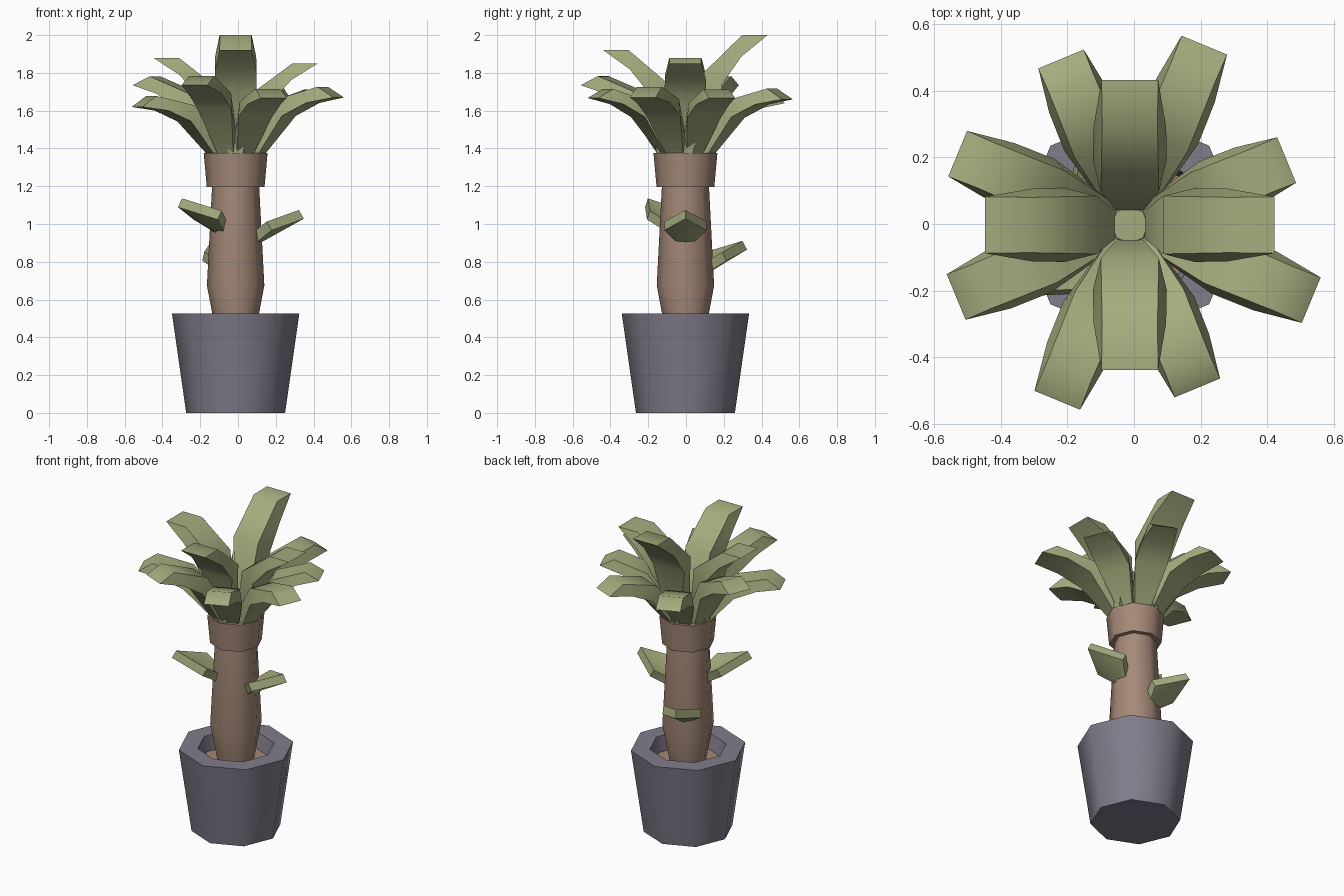
import bpy, bmesh
from math import sin, cos, atan2, hypot, radians, tau

cube = bpy.data.objects.get("Cube")
if cube:
    bpy.data.objects.remove(cube, do_unlink=True)

AXIS = (-0.0125, -0.003, 0)  # the plant stands slightly off centre
CROWN_Z = 1.375              # top of the trunk, where the fronds start


def material(name, rgb):
    m = bpy.data.materials.new(name)
    m.use_nodes = True
    m.diffuse_color = (*rgb, 1)
    m.node_tree.nodes["Principled BSDF"].inputs["Base Color"].default_value = (*rgb, 1)
    return m


GREEN = material("leaf green", (0.375, 0.415, 0.21))
BROWN = material("trunk brown", (0.375, 0.25, 0.185))
GREY = material("pot grey violet", (0.22, 0.202, 0.258))


def finish(name, bm, mat, turn=0.0):
    bmesh.ops.recalc_face_normals(bm, faces=bm.faces)
    mesh = bpy.data.meshes.new(name)
    bm.to_mesh(mesh)
    bm.free()
    mesh.materials.append(mat)
    ob = bpy.data.objects.new(name, mesh)
    bpy.context.collection.objects.link(ob)
    ob.location = AXIS
    ob.rotation_euler.z = turn
    bpy.ops.object.select_all(action="DESELECT")
    ob.select_set(True)
    bpy.context.view_layer.objects.active = ob
    bpy.ops.object.shade_smooth_by_angle(angle=radians(48))


def lathe(name, profile, mat, sides=8):
    """Turn a (radius, height) profile into an eight-sided solid."""
    bm = bmesh.new()
    rings = []
    for r, z in profile:
        if r == 0:
            rings.append([bm.verts.new((0, 0, z))] * sides)
        else:
            rings.append([bm.verts.new((r * cos(tau * i / sides), r * sin(tau * i / sides), z))
                          for i in range(sides)])
    for a, b in zip(rings, rings[1:]):
        for i in range(sides):
            j = (i + 1) % sides
            bm.faces.new(list(dict.fromkeys((a[i], a[j], b[j], b[i]))))
    finish(name, bm, mat)


# Pot, soil, trunk and collar
lathe("pot", [(0, 0), (0.262, 0), (0.337, 0.525), (0.225, 0.525), (0.205, 0.42), (0, 0.42)], GREY)
lathe("soil", [(0, 0.421), (0.207, 0.421), (0.209, 0.43), (0, 0.43)], BROWN)
lathe("trunk", [(0, 0.425), (0.105, 0.425), (0.152, 0.675), (0.122, 1.25), (0, 1.25)], BROWN)
lathe("trunk_collar", [(0, 1.197), (0.153, 1.197), (0.169, CROWN_Z), (0, CROWN_Z)], BROWN)
lathe("crown_core", [(0, 1.37), (0.08, 1.37), (0.055, 1.40), (0, 1.40)], GREEN)

# Frond stations (reach, height, half width), upper and lower side, then the tip edge
UPPER = [(0.045, 0.02, 0.042), (0.10, 0.43, 0.087), (0.30, 0.625, 0.083)]
LOWER = [(0.15, -0.02, 0.035), (0.195, 0.365, 0.111), (0.295, 0.51, 0.109)]
TIP = (0.435, 0.625, 0.085)


def frond(name, degrees, reach, top, bend=False):
    """Thick bent blade; upright ones are squashed, drooping ones swung to reach the tip."""
    rise = top - CROWN_Z
    squash = 1.13 if bend else rise / TIP[1]
    width, size, swing = 1.0, 1.0, 0.0
    if bend:
        width = 0.87
        size = hypot(reach, rise) / hypot(TIP[0], TIP[1] * squash)
        swing = atan2(rise, reach) - atan2(TIP[1] * squash, TIP[0])
    bm = bmesh.new()

    def pair(p):
        x, z, w = p[0] * size, p[1] * squash * size, p[2] * width
        px, pz = x * cos(swing) - z * sin(swing), x * sin(swing) + z * cos(swing)
        return [bm.verts.new((px, s * w, pz + CROWN_Z)) for s in (-1, 1)]

    up, low, tip = [pair(p) for p in UPPER], [pair(p) for p in LOWER], pair(TIP)
    for i in range(2):
        for row in (up, low):
            bm.faces.new((row[i][0], row[i][1], row[i + 1][1], row[i + 1][0]))
        for s in (0, 1):
            bm.faces.new((up[i][s], up[i + 1][s], low[i + 1][s], low[i][s]))
    bm.faces.new((up[0][0], up[0][1], low[0][1], low[0][0]))
    for row in (up, low):
        bm.faces.new((row[2][0], row[2][1], tip[1], tip[0]))
    for s in (0, 1):
        bm.faces.new((up[2][s], tip[s], low[2][s]))
    finish(name, bm, GREEN, radians(degrees))


# Upright fronds on the axes
for k, top in enumerate((1.85, 2.0, 1.88, 1.92)):
    frond(f"upright_frond_{k + 1}", 90 * k, TIP[0], top)

# Drooping fronds between them
DROOP = [(0.51, 1.667), (0.585, 1.66), (0.54, 1.64), (0.56, 1.735),
         (0.565, 1.62), (0.57, 1.735), (0.53, 1.667), (0.59, 1.67)]
for k, (reach, top) in enumerate(DROOP):
    frond(f"drooping_frond_{k + 1}", 22.5 + 45 * k, reach, top, bend=True)

# Trunk leaf rows: (along, half width, raised edge); the blade is cupped along its middle
BLADE = [(-0.05, 0.045, 0.012), (0.0, 0.055, 0.015), (0.085, 0.112, 0.029)]
BLADE_TIP = 0.264


def trunk_leaf(name, degrees, lift, reach=1.0):
    """Pointed, cupped plate growing up and out of the trunk."""
    tilt, thick = radians(29), 0.053
    bm = bmesh.new()

    def point(u, v, h):
        u *= reach
        return bm.verts.new((0.13 + u * cos(tilt) - h * sin(tilt), v,
                             lift + u * sin(tilt) + h * cos(tilt)))

    skins = []
    for t in (0, thick):
        right = [point(u, -w, h + t) for u, w, h in BLADE]
        left = [point(u, w, h + t) for u, w, h in BLADE]
        tip, root = point(BLADE_TIP, 0, t), point(BLADE[0][0], 0, t)
        middle = point(0, 0, t)
        for side in (right, left):
            bm.faces.new((root, middle, side[1], side[0]))
            bm.faces.new((middle, tip, side[2], side[1]))
        skins.append([root] + right + [tip] + left[::-1])
    low, up = skins
    for i in range(len(low)):
        j = (i + 1) % len(low)
        bm.faces.new((low[i], low[j], up[j], up[i]))
    finish(name, bm, GREEN, radians(degrees))


# Small leaves on the trunk
trunk_leaf("trunk_leaf_left", 0, 0.90)
trunk_leaf("trunk_leaf_back", 113, 0.74, 0.97)
trunk_leaf("trunk_leaf_right", 215, 0.955, 1.05)
